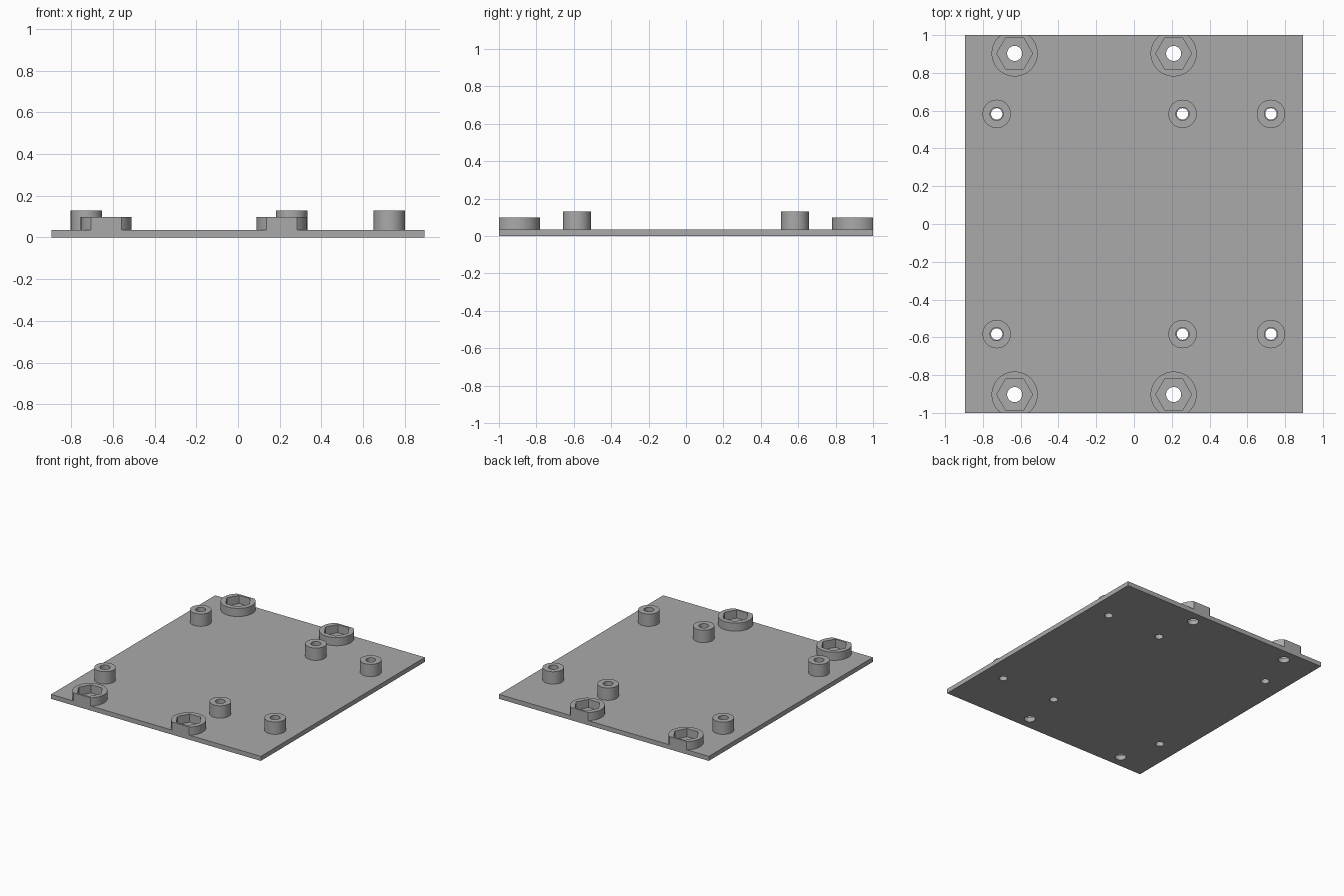
import bpy, bmesh, math
from mathutils import Matrix, Vector

if "Cube" in bpy.data.objects:
    bpy.data.objects.remove(bpy.data.objects["Cube"], do_unlink=True)

HALF_X, HALF_Y, PLATE_TOP = 0.895, 1.0, 0.035
STANDOFF_TOP, COLLAR_TOP = 0.13, 0.098
STANDOFF_X, STANDOFF_Y = {"right": -0.727, "middle": 0.257, "left": 0.725}, 0.583
COLLAR_X, COLLAR_Y = {"right": -0.632, "left": 0.21}, 0.903

grey = bpy.data.materials.new("plain grey")
grey.use_nodes = True
grey.diffuse_color = (0.4, 0.4, 0.4, 1)
grey.node_tree.nodes["Principled BSDF"].inputs["Base Color"].default_value = grey.diffuse_color


def finish(name, bm, smooth=True):
    bmesh.ops.recalc_face_normals(bm, faces=bm.faces)
    mesh = bpy.data.meshes.new(name)
    bm.to_mesh(mesh)
    bm.free()
    mesh.materials.append(grey)
    obj = bpy.data.objects.new(name, mesh)
    bpy.context.collection.objects.link(obj)
    if smooth:
        shade(obj)
    return obj


def shade(obj):
    bpy.ops.object.select_all(action="DESELECT")
    obj.select_set(True)
    bpy.context.view_layer.objects.active = obj
    bpy.ops.object.shade_smooth_by_angle(angle=math.radians(30))


def add_cylinder(bm, x, y, radius, low, high, sides=48):
    place = Matrix.Translation((x, y, (low + high) / 2))
    bmesh.ops.create_cone(bm, cap_ends=True, segments=sides, radius1=radius,
                          radius2=radius, depth=high - low, matrix=place)


def cut(obj, bm):
    """Subtract a temporary solid from an object and apply the result."""
    cutter = finish("cutter", bm, smooth=False)
    cutter.hide_render = True
    mod = obj.modifiers.new("holes", "BOOLEAN")
    mod.operation, mod.solver, mod.object = "DIFFERENCE", "EXACT", cutter
    bpy.ops.object.select_all(action="DESELECT")
    bpy.context.view_layer.objects.active = obj
    obj.select_set(True)
    bpy.ops.object.modifier_apply(modifier=mod.name)
    bpy.data.objects.remove(cutter, do_unlink=True)
    shade(obj)


def standoff(name, x, y):
    """Round post with a bore, turned from a profile."""
    bm = bmesh.new()
    profile = [(0.075, PLATE_TOP), (0.075, STANDOFF_TOP), (0.035, STANDOFF_TOP),
               (0.035, PLATE_TOP), (0.03, PLATE_TOP)]
    verts = [bm.verts.new((r, 0, z)) for r, z in profile]
    edges = [bm.edges.new(pair) for pair in zip(verts, verts[1:])]
    bmesh.ops.spin(bm, geom=verts + edges, cent=(0, 0, 0), axis=(0, 0, 1),
                   angle=math.tau, steps=48)
    bmesh.ops.remove_doubles(bm, verts=bm.verts, dist=0.0001)
    bmesh.ops.translate(bm, verts=bm.verts, vec=(x, y, 0))
    finish(name, bm)


def nut_collar(name, x, side):
    """Round collar trimmed flush with the plate edge, with a hexagonal pocket."""
    bm = bmesh.new()
    y = side * COLLAR_Y
    add_cylinder(bm, x, y, 0.122, PLATE_TOP, COLLAR_TOP, 64)
    trim = bmesh.ops.bisect_plane(bm, geom=bm.verts[:] + bm.edges[:] + bm.faces[:],
                                  plane_co=(0, side * HALF_Y, 0),
                                  plane_no=(0, side, 0), clear_outer=True)
    rim = [e for e in trim["geom_cut"] if isinstance(e, bmesh.types.BMEdge)]
    bmesh.ops.holes_fill(bm, edges=rim)
    collar = finish(name, bm)
    pocket = bmesh.new()
    add_cylinder(pocket, 0, 0, 0.095, 0, 0.2, 6)
    bmesh.ops.rotate(pocket, verts=pocket.verts, matrix=Matrix.Rotation(math.radians(30), 3, "Z"))
    # Keep hexagon corners pointing left and right
    if max(v.co.x for v in pocket.verts) < 0.094:
        bmesh.ops.rotate(pocket, verts=pocket.verts, matrix=Matrix.Rotation(math.radians(30), 3, "Z"))
    bmesh.ops.translate(pocket, verts=pocket.verts, vec=(x, y, 0))
    cut(collar, pocket)


# Base plate with all through holes
bm = bmesh.new()
bmesh.ops.create_cube(bm, size=1)
bmesh.ops.scale(bm, verts=bm.verts, vec=(2 * HALF_X, 2 * HALF_Y, PLATE_TOP))
bmesh.ops.translate(bm, verts=bm.verts, vec=(0, 0, PLATE_TOP / 2))
plate = finish("base_plate", bm)
holes = bmesh.new()
for side in (-1, 1):
    for x in STANDOFF_X.values():
        add_cylinder(holes, x, side * STANDOFF_Y, 0.03, -0.1, 0.1)
    for x in COLLAR_X.values():
        add_cylinder(holes, x, side * COLLAR_Y, 0.04, -0.1, 0.1)
cut(plate, holes)

# Raised posts and nut collars on the front and back rows
for row, side in (("front", -1), ("back", 1)):
    for place, x in STANDOFF_X.items():
        standoff(f"{row}_{place}_standoff", x, side * STANDOFF_Y)
    for place, x in COLLAR_X.items():
        nut_collar(f"{row}_{place}_nut_collar", x, side)
